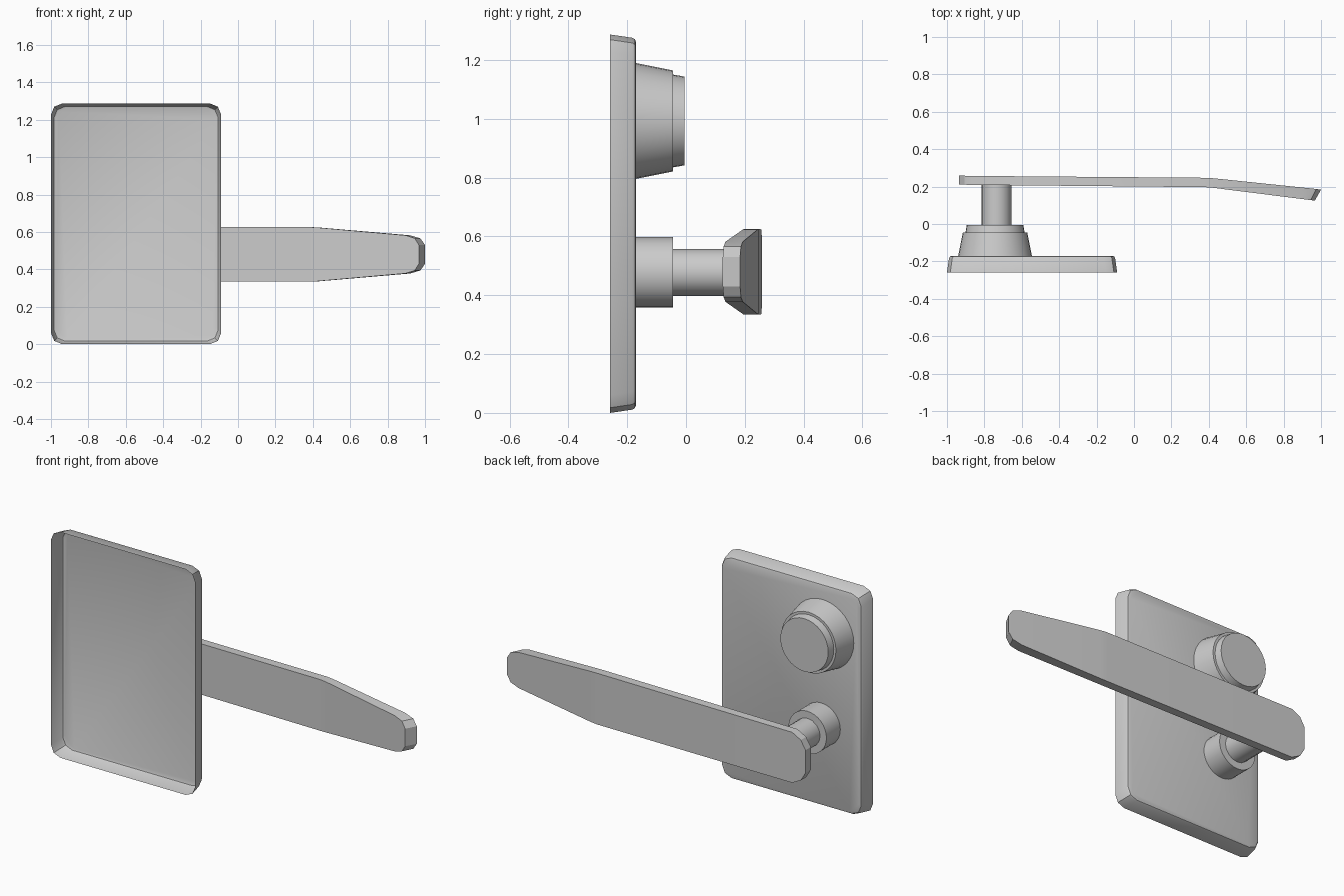
import bpy, bmesh, math

cube = bpy.data.objects.get("Cube")
if cube:
    bpy.data.objects.remove(cube, do_unlink=True)

metal = bpy.data.materials.new("satin_grey")
metal.use_nodes = True
GREY = (0.6, 0.6, 0.6, 1.0)
metal.diffuse_color = GREY
metal.node_tree.nodes["Principled BSDF"].inputs["Base Color"].default_value = GREY


def loft(name, rings, cap_start, cap_end, angle=30):
    """Skin a list of equal-length point rings into one object."""
    bm = bmesh.new()
    rows = [[bm.verts.new(p) for p in ring] for ring in rings]
    n = len(rows[0])
    for a, b in zip(rows, rows[1:]):
        for i in range(n):
            j = (i + 1) % n
            bm.faces.new((a[i], b[i], b[j], a[j]))
    if cap_start:
        bm.faces.new(rows[0])
    if cap_end:
        bm.faces.new(rows[-1][::-1])
    mesh = bpy.data.meshes.new(name)
    bm.to_mesh(mesh)
    bm.free()
    mesh.materials.append(metal)
    obj = bpy.data.objects.new(name, mesh)
    bpy.context.collection.objects.link(obj)
    bpy.ops.object.select_all(action='DESELECT')
    obj.select_set(True)
    bpy.context.view_layer.objects.active = obj
    bpy.ops.object.shade_smooth_by_angle(angle=math.radians(angle))
    return obj


def rounded_rect(y, inset, radius=0.06, segments=2):
    """Rounded outline of the plate at depth y, wound for outward normals."""
    x0, x1, z0, z1 = -1 + inset, -0.09 - inset, inset, 1.287 - inset
    corners = ((x1 - radius, z1 - radius), (x0 + radius, z1 - radius),
               (x0 + radius, z0 + radius), (x1 - radius, z0 + radius))
    points = []
    for k, (cx, cz) in enumerate(corners):
        for s in range(segments + 1):
            a = math.pi / 2 * (k + s / segments)
            points.append((cx + radius * math.cos(a), y, cz + radius * math.sin(a)))
    return points


def turned(name, cx, cz, profile, sides):
    """Lathe a (depth, radius) profile about the y axis."""
    rings = [[(cx + r * math.cos(2 * math.pi * i / sides), y,
               cz + r * math.sin(2 * math.pi * i / sides)) for i in range(sides)]
             for y, r in profile]
    return loft(name, rings, False, True)


# Mounting plate: a thin pan, open on the front
loft("mounting_plate",
     [rounded_rect(-0.258, 0), rounded_rect(-0.183, 0.011),
      rounded_rect(-0.174, 0.016), rounded_rect(-0.170, 0.026)], False, True)

# Lock cylinder housing with its stepped cap
turned("lock_housing", -0.743, 0.993, [(-0.17, 0.197), (-0.045, 0.172)], 32)
turned("lock_cap", -0.743, 0.993, [(-0.045, 0.158), (-0.005, 0.151)], 32)

# Handle collar and spindle
turned("handle_collar", -0.735, 0.478, [(-0.17, 0.12), (-0.045, 0.12)], 32)
turned("handle_spindle", -0.735, 0.478, [(-0.045, 0.08), (0.22, 0.08)], 16)

# Lever: stations of (front x, back x, front y, back y, half height)
stations = [
    (-0.935, -0.935, 0.210, 0.258, 0.065),
    (-0.905, -0.905, 0.210, 0.258, 0.115),
    (-0.850, -0.850, 0.209, 0.257, 0.144),
    (0.380, 0.390, 0.197, 0.247, 0.146),
    (0.420, 0.430, 0.194, 0.244, 0.144),
    (0.895, 0.920, 0.134, 0.193, 0.102),
    (0.945, 0.975, 0.128, 0.187, 0.086),
    (0.967, 1.000, 0.125, 0.184, 0.050),
]
loft("lever",
     [[(xf, yf, 0.48 - h), (xf, yf, 0.48 + h), (xb, yb, 0.48 + h), (xb, yb, 0.48 - h)]
      for xf, xb, yf, yb, h in stations], True, True)

# Consistent outward normals on the closed lever
lever = bpy.data.objects["lever"]
bm = bmesh.new()
bm.from_mesh(lever.data)
bmesh.ops.recalc_face_normals(bm, faces=bm.faces[:])
bm.to_mesh(lever.data)
bm.free()
